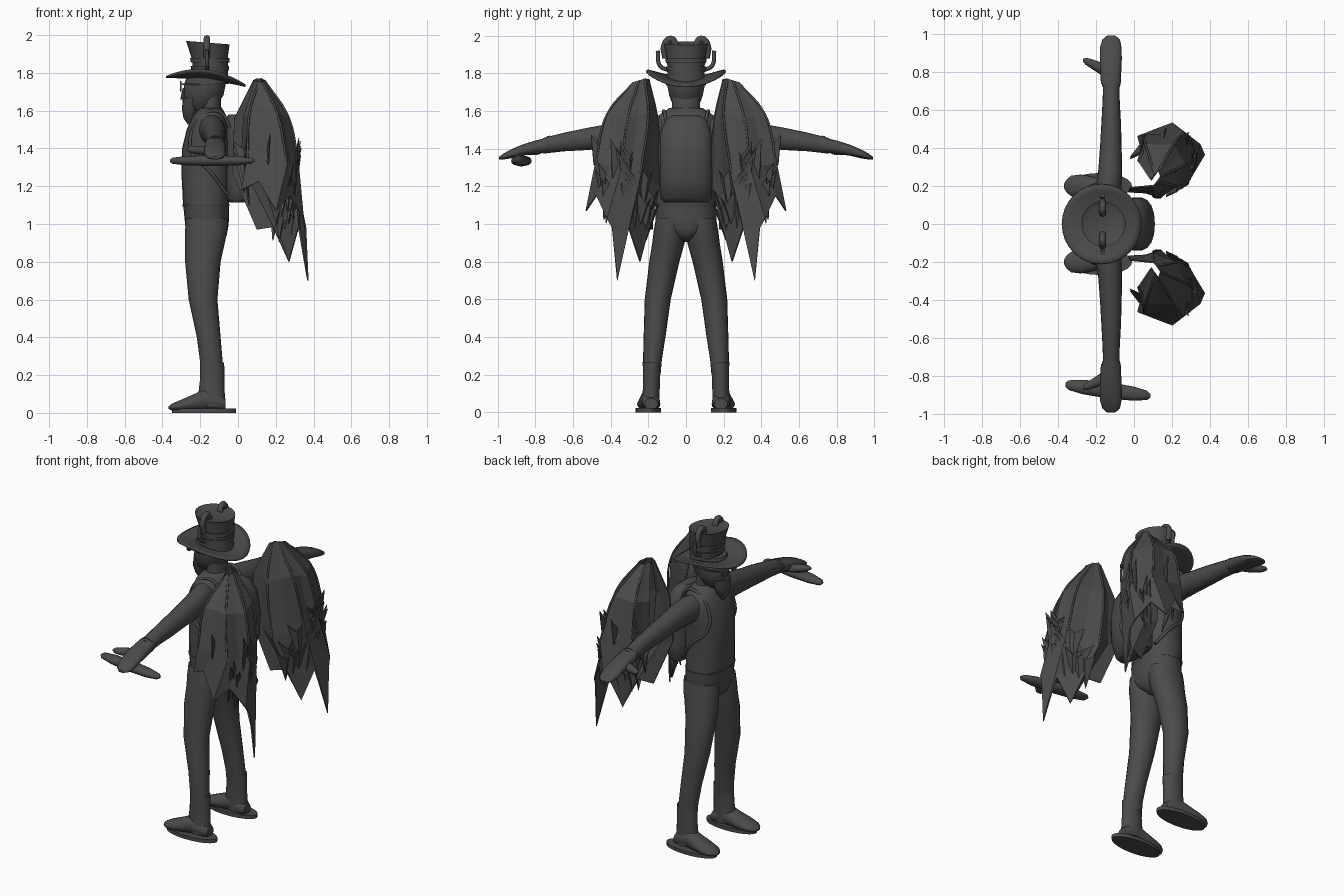
import bpy, bmesh, math, random
from mathutils import Vector

random.seed(4)
mat = bpy.data.materials.new("charcoal")
mat.diffuse_color = (0.07, 0.07, 0.07, 1)


def finish(name, bm, angle=40):
    bmesh.ops.recalc_face_normals(bm, faces=bm.faces)
    me = bpy.data.meshes.new(name)
    bm.to_mesh(me)
    bm.free()
    me.materials.append(mat)
    ob = bpy.data.objects.new(name, me)
    bpy.context.collection.objects.link(ob)
    if angle:
        bpy.ops.object.select_all(action='DESELECT')
        ob.select_set(True)
        bpy.context.view_layer.objects.active = ob
        bpy.ops.object.shade_smooth_by_angle(angle=math.radians(angle))
    return ob


def loft(name, rings, axis='z', n=18, power=1.0, angle=40):
    """Skin elliptical rings (cx, cy, cz, r1, r2) lying across the given axis."""
    bm = bmesh.new()
    loops = []
    for cx, cy, cz, r1, r2 in rings:
        loop = []
        for i in range(n):
            a = 2 * math.pi * i / n
            c, s = math.cos(a), math.sin(a)
            u = r1 * math.copysign(abs(c) ** power, c)
            v = r2 * math.copysign(abs(s) ** power, s)
            d = {'z': (u, v, 0), 'y': (u, 0, v), 'x': (0, u, v)}[axis]
            loop.append(bm.verts.new((cx + d[0], cy + d[1], cz + d[2])))
        loops.append(loop)
    for a, b in zip(loops, loops[1:]):
        for i in range(n):
            bm.faces.new((a[i], a[(i + 1) % n], b[(i + 1) % n], b[i]))
    bm.faces.new(loops[0])
    bm.faces.new(loops[-1])
    return finish(name, bm, angle)


def tube(name, pts, r):
    cu = bpy.data.curves.new(name, 'CURVE')
    cu.dimensions = '3D'
    cu.bevel_depth = r
    cu.bevel_resolution = 2
    cu.resolution_u = 6
    cu.use_fill_caps = True
    sp = cu.splines.new('BEZIER')
    sp.bezier_points.add(len(pts) - 1)
    for bp, p in zip(sp.bezier_points, pts):
        bp.co = p
        bp.handle_left_type = bp.handle_right_type = 'AUTO'
    cu.materials.append(mat)
    ob = bpy.data.objects.new(name, cu)
    bpy.context.collection.objects.link(ob)


# Torso, neck and head
loft("torso", [(-.165, 0, .905, .05, .02), (-.165, 0, .94, .105, .07), (-.165, 0, .98, .113, .15),
               (-.165, 0, 1.03, .118, .163), (-.17, 0, 1.12, .122, .16), (-.17, 0, 1.28, .13, .15),
               (-.168, 0, 1.4, .128, .16), (-.16, 0, 1.5, .112, .172), (-.15, 0, 1.57, .09, .155),
               (-.145, 0, 1.615, .06, .09)], n=24, power=.9, angle=60)
loft("waistband", [(-.17, 0, 1.09, .122, .163), (-.17, 0, 1.105, .125, .165)], n=24, power=.9)
loft("neck", [(-.14, 0, 1.56, .06, .085), (-.145, 0, 1.63, .055, .075), (-.15, 0, 1.71, .06, .08)])
loft("head", [(-.2, 0, 1.60, .05, .04), (-.195, 0, 1.63, .08, .07), (-.182, 0, 1.68, .105, .09),
              (-.175, 0, 1.74, .11, .102), (-.165, 0, 1.8, .1, .095)])
loft("beard", [(-.25, 0, 1.528, .016, .01), (-.257, 0, 1.56, .032, .033), (-.255, 0, 1.61, .042, .058),
               (-.245, 0, 1.665, .047, .068)])
loft("nose", [(-.292, 0, 1.66, .014, .016), (-.285, 0, 1.72, .008, .01)], n=8)

# Hat: curled brim, crown and bands
bm = bmesh.new()
N, rows = 32, []
for f in (0.35, .6, .85, 1.0):
    row = []
    for i in range(N):
        a = 2 * math.pi * i / N
        x, y = .21 * f * math.cos(a), .21 * f * math.sin(a)
        row.append(bm.verts.new((-.17 + x, y, 1.768 - .11 * x + 1.0 * y * y - .3 * x * x)))
    rows.append(row)
for a, b in zip(rows, rows[1:]):
    for i in range(N):
        bm.faces.new((a[i], a[(i + 1) % N], b[(i + 1) % N], b[i]))
brim = finish("hat_brim", bm)
so = brim.modifiers.new("thickness", 'SOLIDIFY')
so.thickness, so.offset = .012, 0
crown = loft("hat_crown", [(-.145, 0, 1.74, .095, .1), (-.145, 0, 1.82, .092, .098), (-.15, 0, 1.88, .096, .102),
                           (-.16, 0, 1.96, .115, .118), (-.16, 0, 1.948, .09, .092)], n=24, angle=30)
for v in crown.data.vertices:  # crown top tips backwards
    if v.co.z > 1.93:
        v.co.z -= .08 * (v.co.x + .16)
for z, r in ((1.825, .1), (1.868, .103)):
    loft("hat_band", [(-.147, 0, z - .012, r, r + .004), (-.149, 0, z + .012, r + .002, r + .006)], n=24)

for s in (1, -1):
    # Hat ornaments and eyeglasses
    tube("hat_horn", [(-.165, s * .09, 1.815), (-.165, s * .138, 1.84), (-.165, s * .15, 1.92)], .011)
    tube("hat_loop", [(-.165, s * .108, 1.88), (-.165, s * .113, 1.95), (-.165, s * .08, 1.982),
                      (-.165, s * .052, 1.945)], .018)
    loft("eyeglass_lens", [(-.308, s * .045, 1.73, .03, .028), (-.298, s * .045, 1.73, .03, .028)], 'x', 14)
    tube("eyeglass_arm", [(-.3, s * .075, 1.74), (-.22, s * .1, 1.74), (-.14, s * .1, 1.74)], .005)

    # Legs and shoes
    loft("leg", [(-.14, s * .18, .2, .058, .045), (-.142, s * .178, .28, .06, .05),
                 (-.155, s * .167, .4, .063, .058), (-.185, s * .15, .6, .076, .069),
                 (-.186, s * .115, .8, .094, .08), (-.175, s * .093, .9, .105, .086),
                 (-.168, s * .088, .96, .112, .084), (-.165, s * .08, 1.03, .112, .08)], n=20, angle=60)
    loft("boot_shaft", [(-.135, s * .188, .03, .07, .048), (-.14, s * .185, .1, .07, .046),
                        (-.137, s * .183, .17, .065, .045), (-.137, s * .181, .268, .064, .05),
                        (-.137, s * .18, .262, .05, .04)], angle=50)
    loft("shoe", [(-.065, s * .185, .045, .035, .03), (-.09, s * .186, .055, .048, .045),
                  (-.17, s * .19, .07, .05, .062), (-.22, s * .194, .056, .056, .05),
                  (-.28, s * .198, .043, .062, .036), (-.33, s * .2, .034, .054, .024),
                  (-.355, s * .2, .03, .034, .016), (-.367, s * .2, .028, .012, .007)], 'x')
    loft("sole", [(-.18, s * .2, 0, .17, .068), (-.18, s * .2, .022, .17, .068)], n=24)

    # Arms, sleeve cuffs, hands and thumbs
    loft("arm", [(-.15, s * .1, 1.5, .06, .08), (-.135, s * .18, 1.495, .068, .082),
                 (-.125, s * .28, 1.485, .063, .075), (-.122, s * .4, 1.468, .057, .066),
                 (-.12, s * .52, 1.452, .052, .06), (-.12, s * .65, 1.435, .045, .05),
                 (-.12, s * .76, 1.415, .042, .042)], 'y')
    loft("sleeve_cuff", [(-.12, s * .72, 1.424, .046, .046), (-.12, s * .74, 1.42, .05, .046)], 'y')
    loft("hand", [(-.122, s * .735, 1.42, .052, .04), (-.122, s * .8, 1.408, .055, .036),
                  (-.122, s * .87, 1.392, .058, .03), (-.122, s * .93, 1.372, .056, .024),
                  (-.12, s * .97, 1.358, .046, .016), (-.12, s * .992, 1.35, .02, .007)], 'y', 14, .8)
    loft("thumb", [(-.13, s * .805, 1.39, .045, .026), (-.18, s * .82, 1.39, .032, .025),
                   (-.225, s * .843, 1.392, .025, .023), (-.255, s * .856, 1.395, .018, .017),
                   (-.268, s * .86, 1.396, .007, .007)], 'x', 10)

    # Backpack straps
    tube("backpack_strap", [(-.04, s * .1, 1.51), (-.1, s * .115, 1.595), (-.18, s * .12, 1.58),
                            (-.25, s * .122, 1.47), (-.24, s * .135, 1.37), (-.15, s * .153, 1.28),
                            (-.06, s * .115, 1.16)], .009)

# Backpack
loft("backpack", [(-.005, 0, 1.115, .04, .12), (.0, 0, 1.135, .065, .137), (.015, 0, 1.22, .085, .142),
                  (.02, 0, 1.36, .09, .142), (.01, 0, 1.48, .08, .136), (-.01, 0, 1.555, .055, .11),
                  (-.02, 0, 1.58, .03, .07)], power=.85)

# Flat oval slab under one hand
slab = [(-.36, .01), (-.345, .025), (-.27, .038), (-.13, .043), (.0, .037), (.07, .024), (.088, .008)]
loft("hand_slab", [(x, -.875 - .13 * (x + .13), 1.335, w, w * .68) for x, w in slab], 'x', 14)

# Folded wings: creased panels hung between ribs (shoulder, upper, lower, tip)
RIBS = [((.08, .2, 1.76), (-.02, .19, 1.56), (-.03, .17, 1.27), (.10, .18, .97)),
        ((.10, .2, 1.77), (.10, .15, 1.54), (.14, .14, 1.2), (.27, .245, .80)),
        ((.12, .22, 1.77), (.24, .2, 1.59), (.295, .24, 1.27), (.37, .365, .70)),
        ((.14, .25, 1.76), (.27, .31, 1.56), (.32, .34, 1.3), (.345, .42, 1.03)),
        ((.13, .28, 1.75), (.21, .42, 1.58), (.26, .48, 1.32), (.2, .53, 1.07)),
        ((.11, .26, 1.75), (.06, .42, 1.58), (.05, .47, 1.35), (.02, .46, 1.18)),
        ((.09, .23, 1.76), (.03, .32, 1.56), (.02, .33, 1.35), (.06, .32, 1.1))]
# Loose tatters: upper edge point, lower tip
tatters = []
for k in range(22):
    t = random.uniform(1.5, 5.8)
    i = int(t)
    f = t - i
    mid = Vector(RIBS[i][2]).lerp(Vector(RIBS[min(i + 1, 6)][2]), f)
    top = mid + Vector((-.02, -.01, random.uniform(-.12, .15)))
    tip = top + Vector((random.uniform(-.03, .03), random.uniform(-.02, .04), random.uniform(-.26, -.14)))
    tip.x, tip.y = min(tip.x, .34), min(tip.y, .53)
    tatters.append((top, tip))

for s in (1, -1):
    def P(p):
        return Vector((p[0], s * p[1], p[2]))
    bm = bmesh.new()
    cols = []
    for i, rib in enumerate(RIBS):
        cols.append([P(p) for p in rib])
        if i < len(RIBS) - 1:
            # sunken valley between neighbouring ribs, notched at the hem
            mid = [(P(a) + P(b)) / 2 for a, b in zip(rib, RIBS[i + 1])]
            axis = Vector((.13, s * .32, 0))
            for j in (1, 2):
                mid[j] += (axis - Vector((mid[j].x, mid[j].y, 0))) * .06
            mid[3].z = max(mid[3].z + .1, .98)
            cols.append(mid)
    grid = [[bm.verts.new(p) for p in c] for c in cols]
    for a, b in zip(grid, grid[1:]):
        for j in range(3):
            bm.faces.new((a[j], b[j], b[j + 1], a[j + 1]))
    wing = finish("wing_membrane", bm, 0)
    so = wing.modifiers.new("thickness", 'SOLIDIFY')
    so.thickness, so.offset = .008, 0
    # Slim finger bones along the ribs
    for rib in RIBS[1:6]:
        tube("wing_finger", [P(p) for p in rib[:3]], .006)

    bm = bmesh.new()
    for top, tip in tatters:
        side = Vector((.035, s * .04, .02))
        out = Vector((.02, -s * .015, -.06))
        t, b = P(top), P(tip)
        v = [bm.verts.new(p) for p in (t - side, t + out, t + side, b)]
        bm.faces.new((v[0], v[1], v[3]))
        bm.faces.new((v[1], v[2], v[3]))
    rags = finish("wing_tatters", bm, 0)
    so = rags.modifiers.new("thickness", 'SOLIDIFY')
    so.thickness, so.offset = .006, 0
